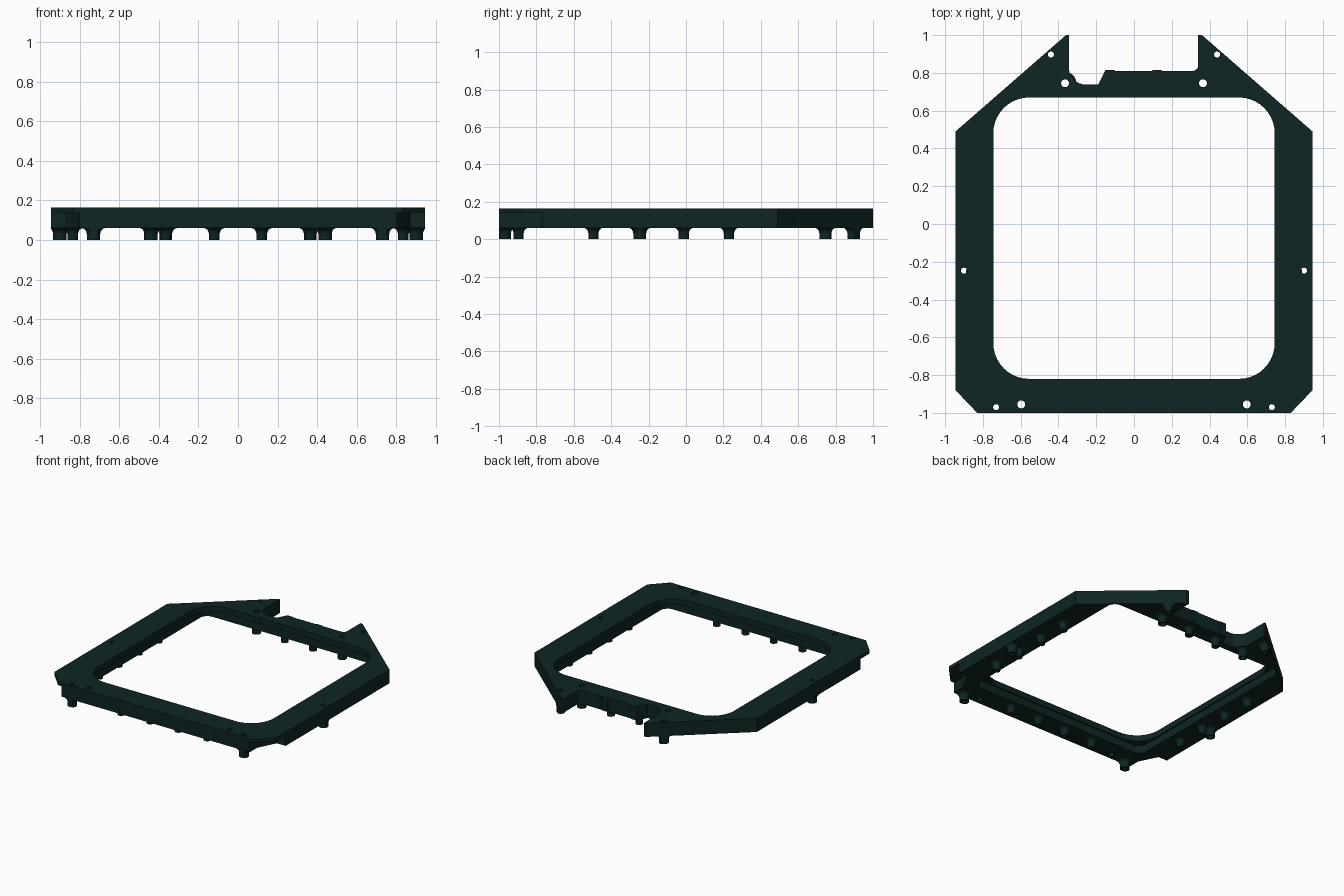
import bpy, bmesh, math

if "Cube" in bpy.data.objects:
    bpy.data.objects.remove(bpy.data.objects["Cube"])

mat = bpy.data.materials.new("dark_teal")
mat.diffuse_color = (0.0048, 0.018, 0.018, 1)
mat.use_nodes = True
mat.node_tree.nodes["Principled BSDF"].inputs["Base Color"].default_value = mat.diffuse_color

TOP, UNDER = 0.165, 0.06


def arc(cx, cy, r, a0, a1, n=8):
    return [(cx + r * math.cos(math.radians(a0 + (a1 - a0) * i / n)),
             cy + r * math.sin(math.radians(a0 + (a1 - a0) * i / n))) for i in range(n + 1)]


def rounded_rect(x, y0, y1, r, n=10):
    return (arc(x - r, y1 - r, r, 0, 90, n) + arc(-x + r, y1 - r, r, 90, 180, n)
            + arc(-x + r, y0 + r, r, 180, 270, n) + arc(x - r, y0 + r, r, 270, 360, n))


def prism(name, pts, z0, z1):
    bm = bmesh.new()
    face = bm.faces.new([bm.verts.new((x, y, z0)) for x, y in pts])
    ext = bmesh.ops.extrude_face_region(bm, geom=[face])
    for v in ext["geom"]:
        if isinstance(v, bmesh.types.BMVert):
            v.co.z = z1
    bmesh.ops.recalc_face_normals(bm, faces=bm.faces)
    return finish(name, bm)


def finish(name, bm):
    me = bpy.data.meshes.new(name)
    bm.to_mesh(me)
    bm.free()
    me.materials.append(mat)
    ob = bpy.data.objects.new(name, me)
    bpy.context.collection.objects.link(ob)
    return ob


def cut(target, pts, z0, z1):
    cutter = prism("cutter", pts, z0, z1)
    cutter.hide_render = True
    mod = target.modifiers.new("cut", 'BOOLEAN')
    mod.operation = 'DIFFERENCE'
    mod.solver = 'EXACT'
    mod.object = cutter
    bpy.context.view_layer.objects.active = target
    bpy.ops.object.modifier_apply(modifier=mod.name)
    bpy.data.objects.remove(cutter)


def smooth(ob):
    bpy.ops.object.select_all(action='DESELECT')
    ob.select_set(True)
    bpy.context.view_layer.objects.active = ob
    bpy.ops.object.shade_smooth_by_angle(angle=math.radians(30))


# frame outline with the cable notch in the rear edge
outline = [(-0.83, -1), (0.83, -1), (0.945, -0.88), (0.945, 0.49), (0.36, 1), (0.34, 1)]
outline += arc(0.31, 0.84, 0.03, 0, -90, 5)
outline += [(0.15, 0.81), (0.145, 0.816), (0.10, 0.816), (0.095, 0.81),
            (-0.10, 0.81), (-0.105, 0.816), (-0.15, 0.816), (-0.19, 0.738)]
outline += arc(-0.255, 0.828, 0.09, 270, 180)
outline += [(-0.345, 1), (-0.36, 1), (-0.945, 0.49), (-0.945, -0.88)]
frame = prism("frame", outline, UNDER, TOP)

# main opening, and the squarer recess beneath its rounded corners
cut(frame, rounded_rect(0.745, -0.82, 0.67, 0.19), -0.1, 0.3)
cut(frame, rounded_rect(0.755, -0.83, 0.68, 0.06, 5), 0.0, 0.12)

# undercuts at the front chamfers
for s in (-1, 1):
    cut(frame, [(s * 0.80, -1.1), (s * 0.80, -0.91), (s * 0.87, -0.77),
                (s * 1.1, -0.77), (s * 1.1, -1.1)], 0.0, 0.14)

# screw holes (with a boss below) and plain holes
bosses = [(0.73, -0.97), (0.9, -0.247), (0.44, 0.897)]
for s in (-1, 1):
    for x, y in bosses:
        cut(frame, arc(s * x, y, 0.016, 0, 360, 20)[:-1], -0.1, 0.3)
    for x, y in [(0.597, -0.955), (0.365, 0.745)]:
        cut(frame, arc(s * x, y, 0.021, 0, 360, 20)[:-1], -0.1, 0.3)
smooth(frame)


def inside(x, y):
    """Hold a point within the straight outer edges of the frame."""
    y = max(y, -1)
    x = max(-0.945, min(0.945, x))
    nx, ny = 0.657, 0.754
    over = nx * abs(x) + ny * y - (nx * 0.36 + ny)
    if over > 0:
        x -= math.copysign(nx * over, x)
        y -= ny * over
    return x, y


def leg(name, cx, cy, r, hole=0.0, n=20):
    """Foot with a flared root; a hole turns it into a tube."""
    prof = [(r, 0.0), (r, 0.03)]
    prof += [(r + 0.028 * (1 - math.cos(math.radians(a))),
              0.03 + 0.031 * math.sin(math.radians(a))) for a in (22, 45, 68, 90)]
    if hole:
        prof = [(hole, UNDER + 0.001)] + [(hole, 0.0)] + prof
    bm = bmesh.new()
    rings = []
    for rad, z in prof:
        ring = []
        for px, py in arc(cx, cy, rad, 0, 360, n)[:-1]:
            if rad != hole:
                px, py = inside(px, py)
            ring.append(bm.verts.new((px, py, z)))
        rings.append(ring)
    for a, b in zip(rings, rings[1:]):
        for i in range(n):
            j = (i + 1) % n
            bm.faces.new((a[i], a[j], b[j], b[i]))
    if not hole:
        bm.faces.new(rings[0][::-1])
    bmesh.ops.recalc_face_normals(bm, faces=bm.faces)
    if hole:
        bm.normal_update()
        low = [f for f in bm.faces if f.calc_center_median().z < 1e-5]
        if low and low[0].normal.z > 0:
            bmesh.ops.reverse_faces(bm, faces=bm.faces)
    smooth(finish(name, bm))


# feet: screw bosses, then the rows along each side
for s, side in ((-1, "left"), (1, "right")):
    for (x, y), place in zip(bosses, ("front", "side", "rear")):
        leg(f"{side}_{place}_boss", s * x, y, 0.034, 0.016)
    for i, y in enumerate((-0.495, -0.255, -0.012, 0.23)):
        leg(f"{side}_foot_{i + 1}", s * 0.835, y, 0.027)
    for i, x in enumerate((0.12, 0.365)):
        leg(f"{side}_front_foot_{i + 1}", s * x, -0.895, 0.027)
    leg(f"{side}_rear_inner_foot", s * 0.12, 0.74, 0.027)
    leg(f"{side}_rear_outer_foot", s * 0.365, 0.745, 0.032, 0.021)
